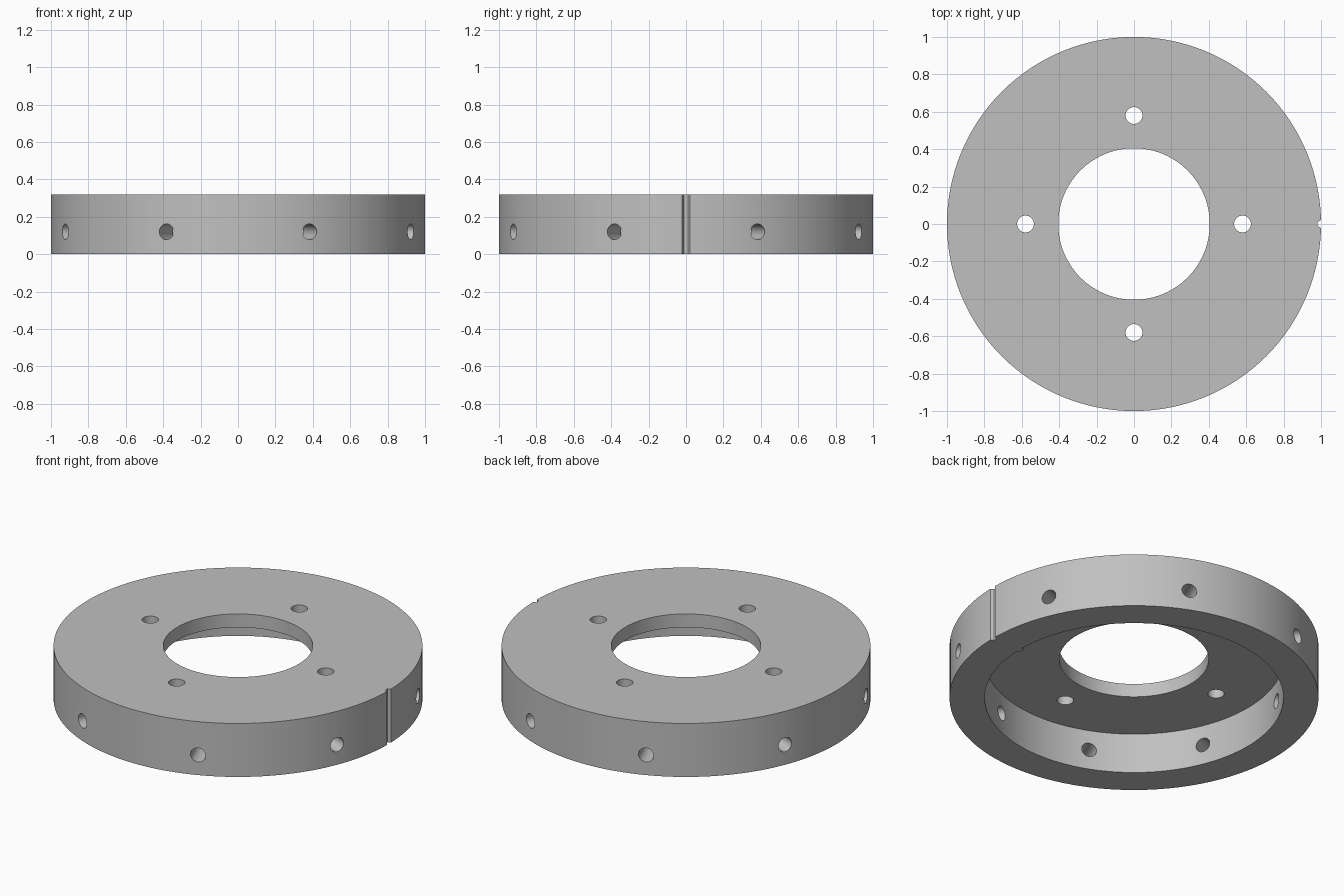
import bpy
from math import pi, cos, sin, radians

if "Cube" in bpy.data.objects:
    bpy.data.objects.remove(bpy.data.objects["Cube"])

HEIGHT, PLATE = 0.32, 0.08
OUTER, RECESS, BORE = 1.0, 0.81, 0.405

steel = bpy.data.materials.new("grey steel")
steel.use_nodes = True
colour = (0.53, 0.53, 0.53, 1)
steel.diffuse_color = colour
steel.node_tree.nodes["Principled BSDF"].inputs["Base Color"].default_value = colour


def cylinder(name, radius, z0, z1, x=0, y=0, sides=32, turn=0):
    bpy.ops.mesh.primitive_cylinder_add(
        vertices=sides, radius=radius, depth=z1 - z0,
        location=(x, y, (z0 + z1) / 2), rotation=(0, 0, turn))
    ob = bpy.context.object
    ob.name = name
    ob.data.materials.append(steel)
    return ob


def combine(target, tool, operation):
    mod = target.modifiers.new(operation.lower(), 'BOOLEAN')
    mod.operation = operation
    mod.solver = 'EXACT'
    mod.object = tool
    bpy.context.view_layer.objects.active = target
    bpy.ops.object.modifier_apply(modifier=mod.name)
    bpy.data.objects.remove(tool)


# Flanged disc, hollow underneath, with a central bore
ring = cylinder("flanged_ring", OUTER, 0, HEIGHT, sides=128)
combine(ring, cylinder("recess", RECESS, -0.1, HEIGHT - PLATE, sides=128), 'DIFFERENCE')
combine(ring, cylinder("bore", BORE, 0.1, 0.5, sides=96), 'DIFFERENCE')

# Four bolt holes through the top plate
for k in range(4):
    a = k * pi / 2
    hole = cylinder("bolt_hole", 0.045, 0.1, 0.5, 0.58 * cos(a), 0.58 * sin(a))
    combine(ring, hole, 'DIFFERENCE')

# Eight radial holes through the rim wall
for k in range(8):
    a = radians(22.5 + 45 * k)
    hole = cylinder("rim_hole", 0.042, -0.2, 0.2)
    hole.location = (0.9 * cos(a), 0.9 * sin(a), 0.12)
    hole.rotation_euler = (0, pi / 2, a)
    combine(ring, hole, 'DIFFERENCE')

# Index groove on the outside of the rim, matching rib on the inside
combine(ring, cylinder("groove", 0.021, -0.1, 0.5, OUTER, sides=6), 'DIFFERENCE')
rib = cylinder("rib", 0.021, 0, HEIGHT - PLATE + 0.02, RECESS, sides=6)
combine(ring, rib, 'UNION')

for ob in bpy.context.selected_objects:
    ob.select_set(False)
ring.select_set(True)
bpy.context.view_layer.objects.active = ring
bpy.ops.object.shade_smooth_by_angle(angle=radians(30))
